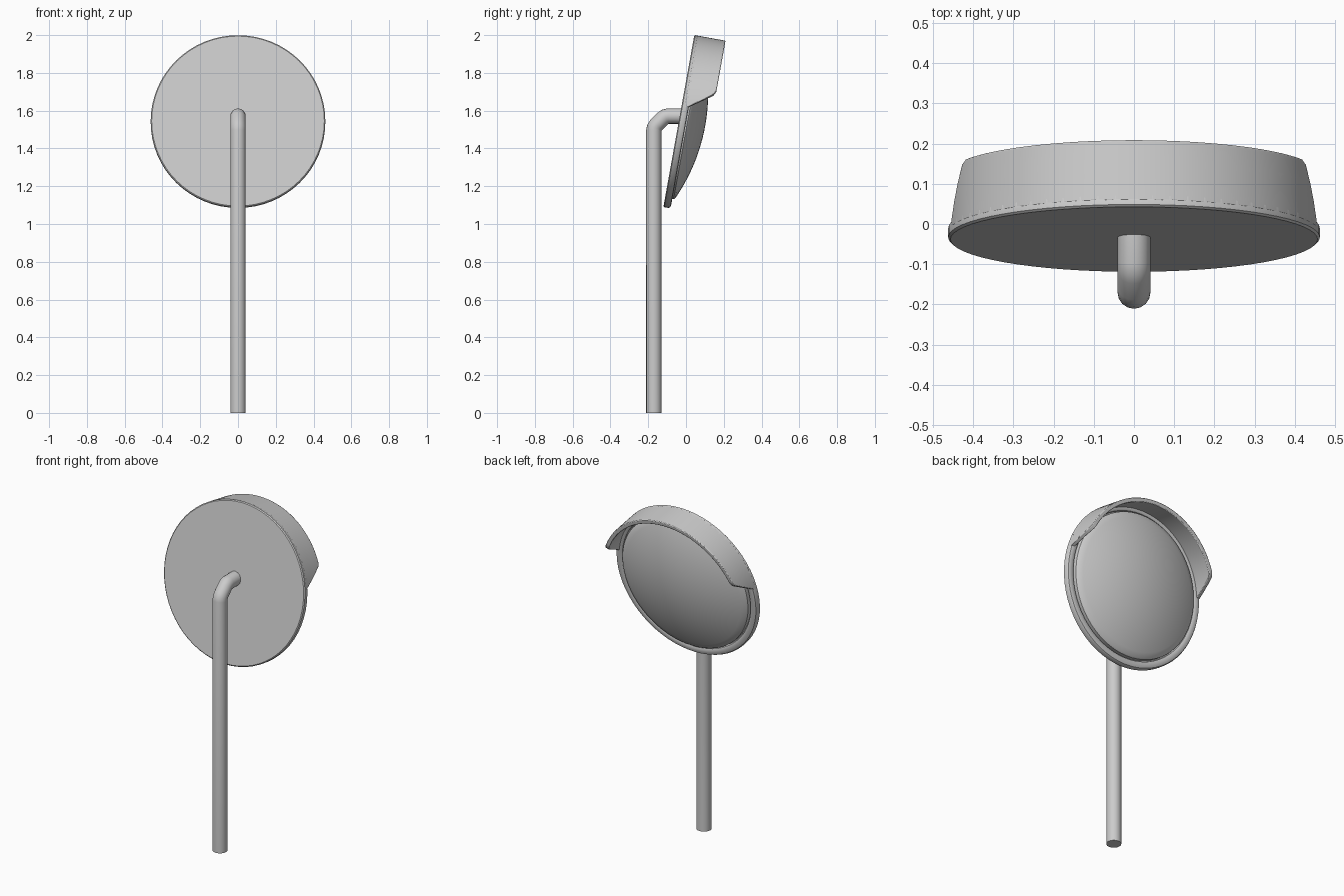
import bpy, bmesh
from math import radians, sin, cos, asin, sqrt, pi
from mathutils import Vector, Matrix

if "Cube" in bpy.data.objects:
    bpy.data.objects.remove(bpy.data.objects["Cube"])

R = 0.4625                                   # outer radius of the mirror head
CENTRE = Vector((0, -0.038, 1.545))          # centre of the flat back
HEAD = Matrix.Translation(CENTRE) @ Matrix.Rotation(radians(-100.2), 4, 'X')


def finish(name, bm, angle=35):
    bmesh.ops.remove_doubles(bm, verts=bm.verts, dist=1e-5)
    bmesh.ops.recalc_face_normals(bm, faces=bm.faces)
    me = bpy.data.meshes.new(name)
    bm.to_mesh(me)
    bm.free()
    ob = bpy.data.objects.new(name, me)
    bpy.context.collection.objects.link(ob)
    smooth(ob, angle)
    return ob


def smooth(ob, angle):
    bpy.ops.object.select_all(action='DESELECT')
    ob.select_set(True)
    bpy.context.view_layer.objects.active = ob
    bpy.ops.object.shade_smooth_by_angle(angle=radians(angle))


def lathe(name, profile, steps=64):
    bm = bmesh.new()
    vs = [bm.verts.new((r, 0, w)) for r, w in profile]
    es = [bm.edges.new(p) for p in zip(vs, vs[1:])]
    bmesh.ops.spin(bm, geom=vs + es, cent=(0, 0, 0), axis=(0, 0, 1),
                   angle=2 * pi, steps=steps, use_merge=True)
    ob = finish(name, bm)
    ob.matrix_world = HEAD
    return ob


# Housing: flat back with a rounded rim and a shallow seat for the mirror
lathe("housing", [(0, 0), (0.457, 0), (R, 0.005), (R, 0.028), (0.457, 0.036),
                  (0.447, 0.039), (0.43, 0.039), (0.421, 0.034), (0.418, 0.02), (0, 0.02)])

# Convex mirror: spherical cap with a small rounded edge
a, h, base = 0.405, 0.088, 0.054
S = (a * a + h * h) / (2 * h)
cap = [(S * sin(t), base + h - S + S * cos(t))
       for t in (asin(a / S) * i / 14 for i in range(15))]
lathe("convex_mirror", cap + [(0.412, 0.046), (0.413, 0.02), (0, 0.02)])

# Visor: arc over the top whose ends slant upward toward the front
bm = bmesh.new()
N = 56
rows = []
for w, start in ((0.015, 9), (0.034, 10.2), (0.075, 14), (0.115, 17.7), (0.157, 21.8), (0.168, 25)):
    row = []
    for i in range(N + 1):
        t = radians(start + (180 - 2 * start) * i / N)
        row.append(bm.verts.new((R * cos(t), -R * sin(t), w)))
    rows.append(row)
for lo, hi in zip(rows, rows[1:]):
    for i in range(N):
        bm.faces.new((lo[i], lo[i + 1], hi[i + 1], hi[i]))
bmesh.ops.recalc_face_normals(bm, faces=bm.faces)
inner = {}
faces = list(bm.faces)
rim = [e for e in bm.edges if e.is_boundary]
for v in list(bm.verts):
    k = (R - 0.024) / R
    inner[v] = bm.verts.new((v.co.x * k, v.co.y * k, v.co.z))
for f in faces:
    bm.faces.new([inner[v] for v in reversed(f.verts)])
for e in rim:
    p, q = e.verts
    bm.faces.new((p, q, inner[q], inner[p]))
visor = finish("visor", bm)
visor.matrix_world = HEAD
bev = visor.modifiers.new("soft_edges", 'BEVEL')
bev.width, bev.segments, bev.limit_method, bev.angle_limit = 0.004, 2, 'ANGLE', radians(50)

# Post: round tube bent at the top to meet the back of the housing
path = [(-0.17, 0), (-0.17, 1.495), (-0.167, 1.511), (-0.158, 1.524),
        (-0.122, 1.559), (-0.11, 1.568), (-0.095, 1.571), (-0.015, 1.571)]
cu = bpy.data.curves.new("post", 'CURVE')
cu.dimensions = '3D'
cu.bevel_depth, cu.bevel_resolution, cu.use_fill_caps = 0.041, 6, True
sp = cu.splines.new('POLY')
sp.points.add(len(path) - 1)
for p, (y, z) in zip(sp.points, path):
    p.co = (0, y, z, 1)
post = bpy.data.objects.new("post", cu)
bpy.context.collection.objects.link(post)
bpy.ops.object.select_all(action='DESELECT')
post.select_set(True)
bpy.context.view_layer.objects.active = post
bpy.ops.object.convert(target='MESH')
smooth(bpy.context.view_layer.objects.active, 40)
